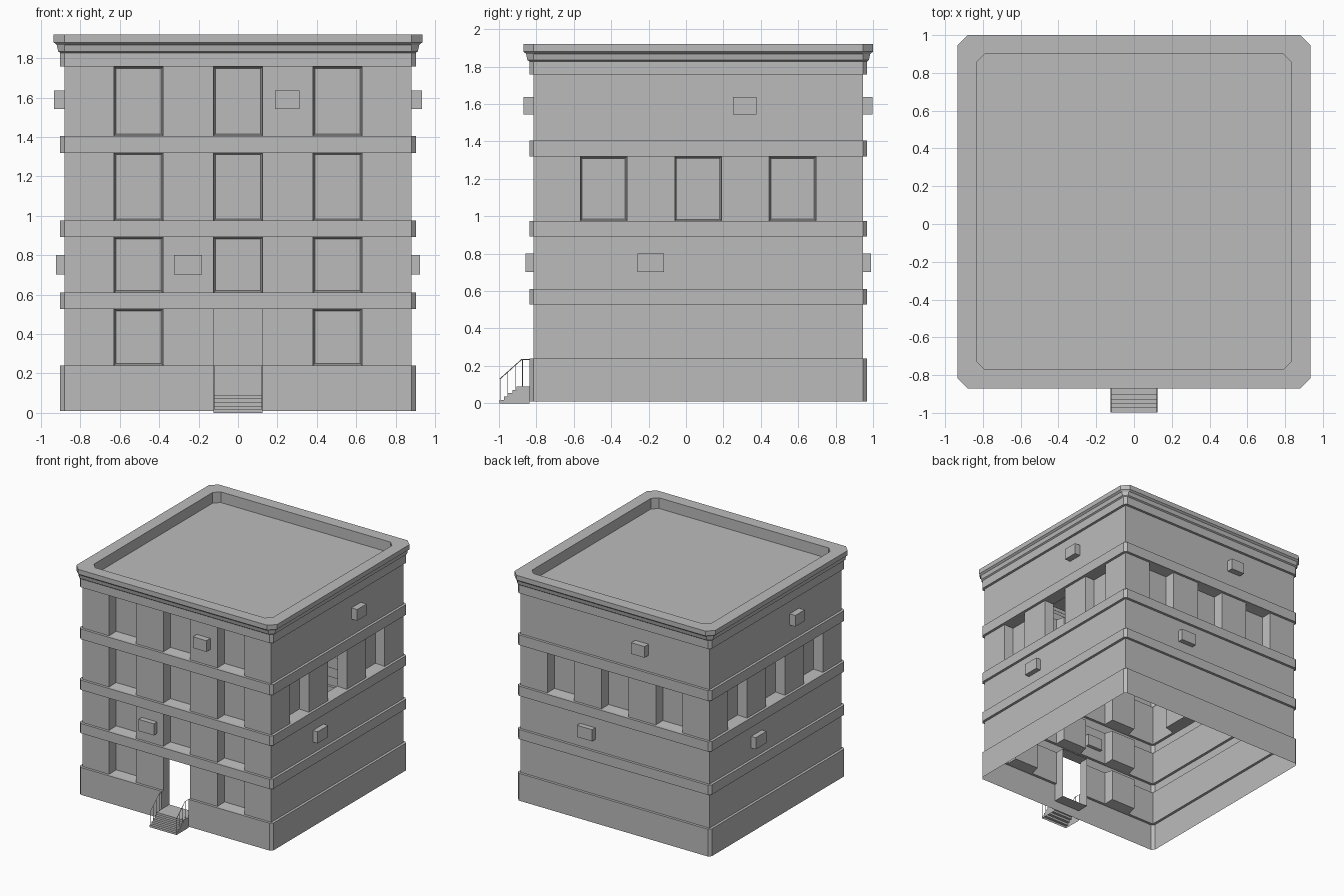
import bpy, bmesh, math
from mathutils import Vector, Matrix

cube = bpy.data.objects.get("Cube")
if cube:
    bpy.data.objects.remove(cube, do_unlink=True)

H = 0.88            # half width of the walls
CY = 0.065          # centre of the block along y
WIN = 0.125         # half width of windows and door
BAY = 0.505         # spacing of the bays
DEPTH = 0.08        # depth of the reveals
LANDING = 0.09      # door sill height
FRONT, RIGHT = 0, 1

stone = bpy.data.materials.new("grey_stone")
stone.use_nodes = True
stone.diffuse_color = (0.5, 0.5, 0.5, 1)
stone.node_tree.nodes["Principled BSDF"].inputs["Base Color"].default_value = (0.5, 0.5, 0.5, 1)


def finish(name, bm):
    mesh = bpy.data.meshes.new(name)
    bm.to_mesh(mesh)
    bm.free()
    mesh.materials.append(stone)
    obj = bpy.data.objects.new(name, mesh)
    bpy.context.collection.objects.link(obj)
    return obj


def place(side, u, d, z):
    """Point on a side: u along the wall, d outwards from it, z up."""
    p = Matrix.Rotation(side * math.pi / 2, 3, 'Z') @ Vector((u, -H - d, z))
    return p + Vector((0, CY, 0))


def add_face(bm, points):
    kept = []
    for p in points:
        if all((p - q).length > 1e-4 for q in kept):
            kept.append(p)
    if len(kept) > 2:
        bm.faces.new([bm.verts.new(p) for p in kept])


def recess(bm, side, u, z0, z1, d, pane, taper=0.01):
    """Reveal of an opening, with an optional pane at its back."""
    def ring(inset, depth):
        w = WIN - inset
        a, b = z0 + inset, z1 - inset
        return [place(side, u + x, depth, z) for x, z in ((-w, a), (w, a), (w, b), (-w, b))]
    outer, inner = ring(0, d), ring(taper, -DEPTH)
    for i in range(4):
        j = (i + 1) % 4
        add_face(bm, [outer[i], outer[j], inner[j], inner[i]])
    if pane:
        add_face(bm, inner)


# Wall section from the ground up over the parapet: (half length, offset, height)
profile = [(H, 0.022, 0.01), (H, 0.022, LANDING), (H, 0.022, 0.24), (H, 0, 0.24)]
for low, high in ((0.528, 0.61), (0.893, 0.975), (1.32, 1.406)):
    profile += [(H, 0, low), (H, 0.022, low), (H, 0.022, high), (H, 0, high)]
profile += [(H, 0, 1.757), (H, 0.022, 1.757), (H, 0.022, 1.827), (H, 0.033, 1.835),
            (H, 0.04, 1.868), (H, 0.055, 1.88), (H, 0.055, 1.92),
            (0.79, -0.045, 1.92), (0.79, -0.045, 1.83)]


def opening_kind(side, bay, a, b):
    """What fills a bay of one strip of the wall section."""
    flat = a[1] == 0 and b[1] == 0
    if side == FRONT and bay == 0 and LANDING <= a[2] < 0.5 and b[2] < 0.55 and b[1] <= a[1]:
        return "door"
    if flat and (side == FRONT or 0.9 < a[2] < 1.2):
        return "open" if side == RIGHT and bay == 0 else "window"
    return None


# Building shell
bm = bmesh.new()
for a, b in zip(profile, profile[1:]):
    for side in range(4):
        left = (-a[0], -b[0])
        for bay in (-1, 0, 1):
            kind = opening_kind(side, bay, a, b)
            if not kind:
                continue
            u = bay * BAY
            add_face(bm, [place(side, left[0], *a[1:]), place(side, u - WIN, *a[1:]),
                          place(side, u - WIN, *b[1:]), place(side, left[1], *b[1:])])
            left = (u + WIN, u + WIN)
            if kind != "door":
                recess(bm, side, u, a[2], b[2], 0, kind == "window")
        add_face(bm, [place(side, left[0], *a[1:]), place(side, a[0], *a[1:]),
                      place(side, b[0], *b[1:]), place(side, left[1], *b[1:])])
        # Corner between this side and the next
        nxt = side + 1
        add_face(bm, [place(side, a[0], *a[1:]), place(nxt, -a[0], *a[1:]),
                      place(nxt, -b[0], *b[1:]), place(side, b[0], *b[1:])])

# Door reveal through the base and the wall
for z0, z1, d in ((LANDING, 0.24, 0.022), (0.24, 0.528, 0)):
    for s in (-1, 1):
        quad = [place(FRONT, s * WIN, e, z) for e, z in
                ((d, z0), (-DEPTH, z0), (-DEPTH, z1), (d, z1))]
        add_face(bm, quad if s < 0 else quad[::-1])
add_face(bm, [place(FRONT, u, d, 0.528) for u, d in
              ((-WIN, 0), (-WIN, -DEPTH), (WIN, -DEPTH), (WIN, 0))])

# Flat roof inside the parapet
hu, d, z = profile[-1]
add_face(bm, [place(k, s * hu, d, z) for k in range(4) for s in (-1, 1)])
bmesh.ops.remove_doubles(bm, verts=bm.verts, dist=1e-4)
finish("building_shell", bm)

# Wall units, one high and one low on every side
for side, word in enumerate(("front", "right", "back", "left")):
    for level, u, z, w, h, out in (("upper", 0.25, 1.59, 0.125, 0.094, 0.053),
                                   ("lower", -0.254, 0.752, 0.142, 0.098, 0.043)):
        bm = bmesh.new()
        bmesh.ops.create_cube(bm, size=1)
        for v in bm.verts:
            v.co = place(side, u + v.co.x * w, out if v.co.y < 0 else -0.03, z + v.co.z * h)
        finish(f"{word}_{level}_wall_unit", bm)

# Stairs: stepped sheet with side walls, running into the doorway
STEPS, TREAD, START = 5, 0.023, -0.997
RISE = LANDING / STEPS
END = CY - H + DEPTH
steps = [(START, 0)]
for i in range(STEPS):
    y = START + i * TREAD
    steps += [(y, (i + 1) * RISE), (y + TREAD if i < STEPS - 1 else END, (i + 1) * RISE)]
bm = bmesh.new()
for (y0, z0), (y1, z1) in zip(steps, steps[1:]):
    add_face(bm, [Vector(p) for p in ((-WIN, y0, z0), (WIN, y0, z0), (WIN, y1, z1), (-WIN, y1, z1))])
wall_y = CY - H - 0.022
outline = [(min(y, wall_y), z) for y, z in steps] + [(wall_y, 0)]
for s in (-1, 1):
    side_wall = [Vector((s * WIN, y, z)) for y, z in outline]
    add_face(bm, side_wall if s < 0 else side_wall[::-1])
bmesh.ops.remove_doubles(bm, verts=bm.verts, dist=1e-4)
finish("entrance_stairs", bm)


# Handrails
def rail_height(y):
    return min(0.235, 0.13 + (y + 0.995) * 0.9)


for s, word in ((1, "left"), (-1, "right")):
    x = s * (WIN - 0.004)
    curve = bpy.data.curves.new(word + "_handrail", 'CURVE')
    curve.dimensions = '3D'
    curve.bevel_depth = 0.0025
    curve.bevel_resolution = 0
    paths = [[(y, rail_height(y)) for y in (-0.995, -0.878, wall_y)]]
    for i in range(4):
        y = -0.993 + i * 0.04
        paths.append([(y, min(LANDING, RISE * (1 + int((y - START) / TREAD)))), (y, rail_height(y))])
    for path in paths:
        spline = curve.splines.new('POLY')
        spline.points.add(len(path) - 1)
        for point, (y, z) in zip(spline.points, path):
            point.co = (x, y, z, 1)
    curve.materials.append(stone)
    bpy.context.collection.objects.link(bpy.data.objects.new(word + "_handrail", curve))
